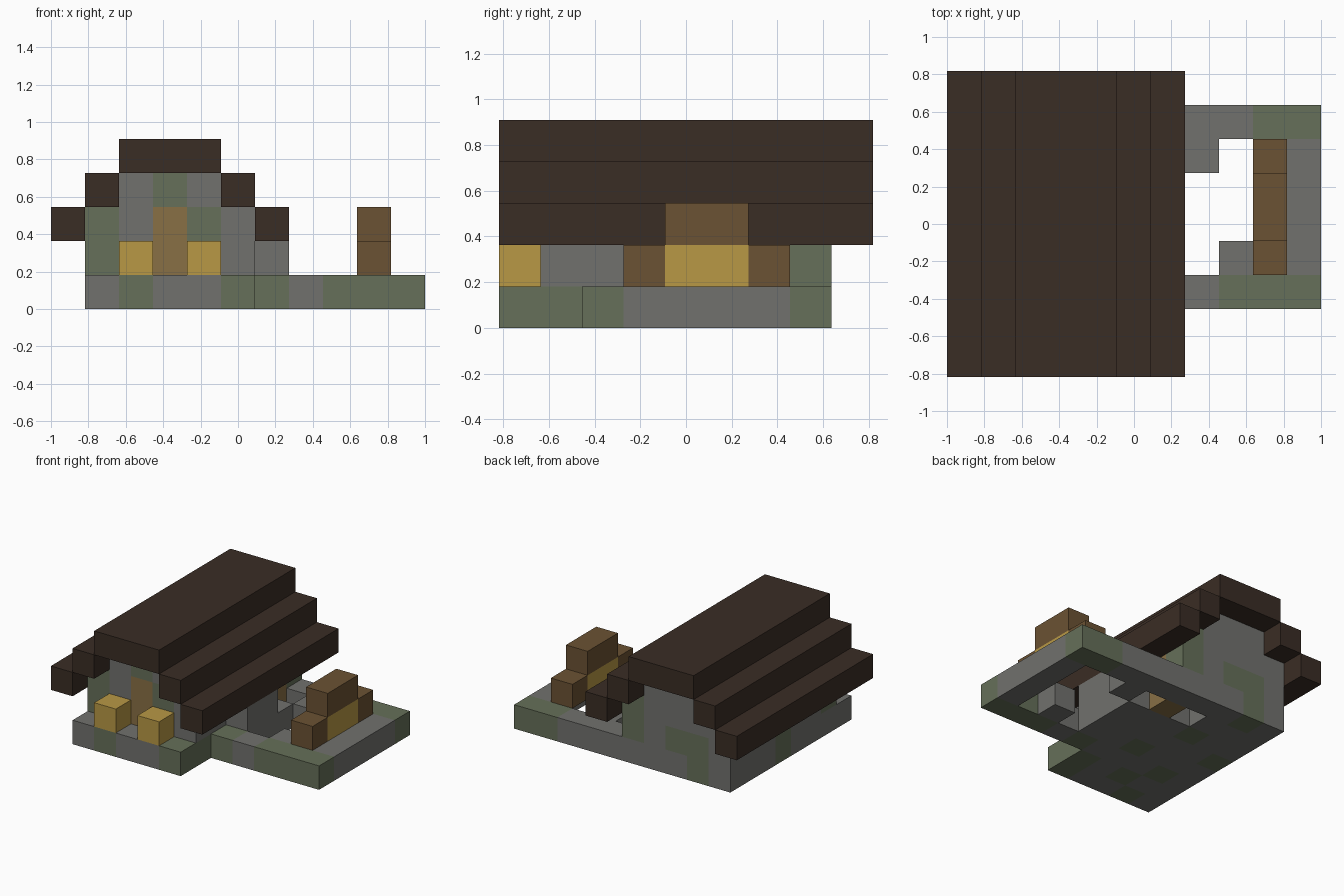
import bpy
import bmesh
from mathutils import Vector

cube = bpy.data.objects.get("Cube")
if cube:
    bpy.data.objects.remove(cube, do_unlink=True)

U = 2 / 11                                # edge length of one block
ORIGIN = Vector((-1, -4.5 * U, 0))


def material(name, rgb):
    mat = bpy.data.materials.new(name)
    mat.use_nodes = True
    color = (*rgb, 1)
    mat.diffuse_color = color
    bsdf = mat.node_tree.nodes["Principled BSDF"]
    bsdf.inputs["Base Color"].default_value = color
    bsdf.inputs["Roughness"].default_value = 0.9
    return mat


MATS = {
    "g": material("grey stone", (0.165, 0.165, 0.155)),
    "m": material("mossy stone", (0.133, 0.162, 0.1)),
    "r": material("dark roof wood", (0.042, 0.026, 0.018)),
    "w": material("brown wood", (0.147, 0.084, 0.033)),
    "d": material("light door wood", (0.25, 0.162, 0.06)),
    "y": material("yellow straw", (0.479, 0.314, 0.06)),
}


def plan(rows, layer, first_row, first_col=1):
    """Turn a floor plan, rows from front to back, into coloured blocks."""
    return {(first_col + i, first_row + j, layer): c
            for j, row in enumerate(rows) for i, c in enumerate(row) if c != "."}


def take(cells, letter):
    """Move all blocks of one colour out into a part of their own."""
    found = {k: c for k, c in cells.items() if c == letter}
    for k in found:
        del cells[k]
    return found


def build(name, cells):
    """Join blocks into one mesh, leaving out the faces between them."""
    bm = bmesh.new()
    letters = sorted(set(cells.values()))
    for cell, letter in cells.items():
        for axis in range(3):
            for side in (0, 1):
                near = list(cell)
                near[axis] += 2 * side - 1
                if tuple(near) in cells:
                    continue
                b, c = (axis + 1) % 3, (axis + 2) % 3
                ring = [(0, 0), (1, 0), (1, 1), (0, 1)]
                if not side:
                    ring.reverse()
                verts = []
                for s, t in ring:
                    p = Vector(cell)
                    p[axis] += side
                    p[b] += s
                    p[c] += t
                    verts.append(bm.verts.new(ORIGIN + p * U))
                bm.faces.new(verts).material_index = letters.index(letter)
    bmesh.ops.remove_doubles(bm, verts=bm.verts[:], dist=0.001)
    mesh = bpy.data.meshes.new(name)
    bm.to_mesh(mesh)
    bm.free()
    for letter in letters:
        mesh.materials.append(MATS[letter])
    obj = bpy.data.objects.new(name, mesh)
    bpy.context.collection.objects.link(obj)


# Foundation with porch and yard opening
base = plan(["gmggm",
             "ggmgm",
             "gmgggmgmmm",
             "gggmgg.g.g",
             "mggggg...g",
             "ggmggg...g",
             "ggg.d.g..g",
             "gmggggggmm"], 0, 0)

# House walls, one plan per storey
walls = plan(["mgdgg",
              "g...g",
              "g...gg",
              "m...gg",
              "g...g",
              "g...d",
              "gmmgm"], 1, 1)
walls.update(plan(["mgdmg"] + ["g...g"] * 5 + ["ggggm"], 2, 1))
walls.update(plan([".gmg."] + ["....."] * 5 + [".ggg."], 3, 1))

# Doors
doors = {**take(base, "d"), **take(walls, "d")}
build("front_door", {k: c for k, c in doors.items() if k[1] == 1})
build("side_door", {k: c for k, c in doors.items() if k[1] != 1})
build("foundation", base)
build("house_walls", walls)

# Stepped roof, mirrored about the ridge
for name, left, layer in (("lower_roof", 0, 2), ("middle_roof", 1, 3)):
    for side, col in (("right", left), ("left", 6 - left)):
        build(f"{name}_{side}", plan(["r"] * 9, layer, 0, col))
build("roof_ridge", plan(["rrr"] * 9, 4, 0, 2))

# Straw bales on the porch
for side, col in (("right", 2), ("left", 4)):
    build(f"porch_bale_{side}", plan(["y"], 1, 0, col))

# Yard stall: wooden ends, straw core, wooden cap
stall = plan("wyyw", 1, 3, 9)
stall.update(plan("ww", 2, 4, 9))
build("stall_straw", take(stall, "y"))
build("stall_frame", stall)
